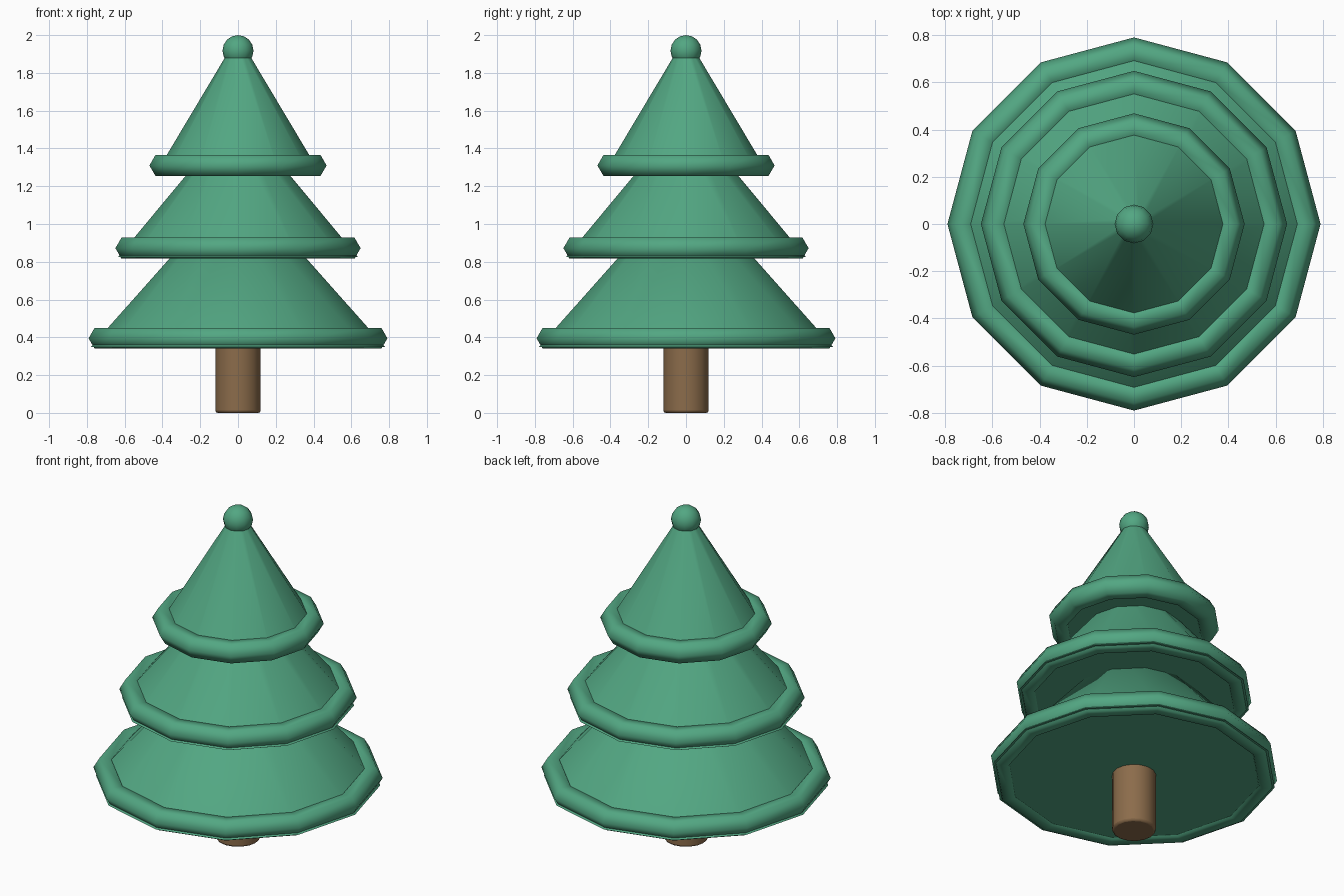
import bpy, math

if "Cube" in bpy.data.objects:
    bpy.data.objects.remove(bpy.data.objects["Cube"])


def material(name, rgb):
    m = bpy.data.materials.new(name)
    m.diffuse_color = (*rgb, 1)
    m.use_nodes = True
    m.node_tree.nodes["Principled BSDF"].inputs["Base Color"].default_value = m.diffuse_color
    return m


green = material("pine green", (0.085, 0.385, 0.225))
brown = material("bark brown", (0.26, 0.15, 0.07))


def finish(name, mat, angle=180):
    ob = bpy.context.object
    ob.name = name
    ob.data.materials.append(mat)
    bpy.ops.object.shade_smooth_by_angle(angle=math.radians(angle))
    return ob


def cone(name, z0, r0, z1, r1, mat, sides=12, angle=50):
    bpy.ops.mesh.primitive_cone_add(vertices=sides, radius1=r0, radius2=r1,
                                    depth=z1 - z0, location=(0, 0, (z0 + z1) / 2))
    return finish(name, mat, angle)


# trunk with a slightly rounded foot
trunk = cone("trunk", 0, 0.12, 0.42, 0.12, brown, 16, 50)
bevel = trunk.modifiers.new("rounded_foot", 'BEVEL')
bevel.width = 0.012
bevel.segments = 2

# three foliage tiers: base z, base radius, top z, top radius, rim z, rim radius
tiers = [
    ("lower", 0.35, 0.778, 1.00, 0.20, 0.395, 0.727),
    ("middle", 0.825, 0.635, 1.45, 0.115, 0.872, 0.585),
    ("upper", 1.265, 0.437, 1.93, 0.04, 1.31, 0.405),
]
for name, z0, r0, z1, r1, rim_z, rim_r in tiers:
    cone(name + "_foliage", z0, r0, z1, r1, green)
    # chunky hexagonal rim around each tier
    bpy.ops.mesh.primitive_torus_add(major_segments=12, minor_segments=6,
                                     major_radius=rim_r, minor_radius=0.064,
                                     location=(0, 0, rim_z))
    finish(name + "_rim", green)

# ball on the tip
bpy.ops.mesh.primitive_uv_sphere_add(segments=12, ring_count=8, radius=0.082,
                                     location=(0, 0, 1.918))
finish("tip_ball", green)
